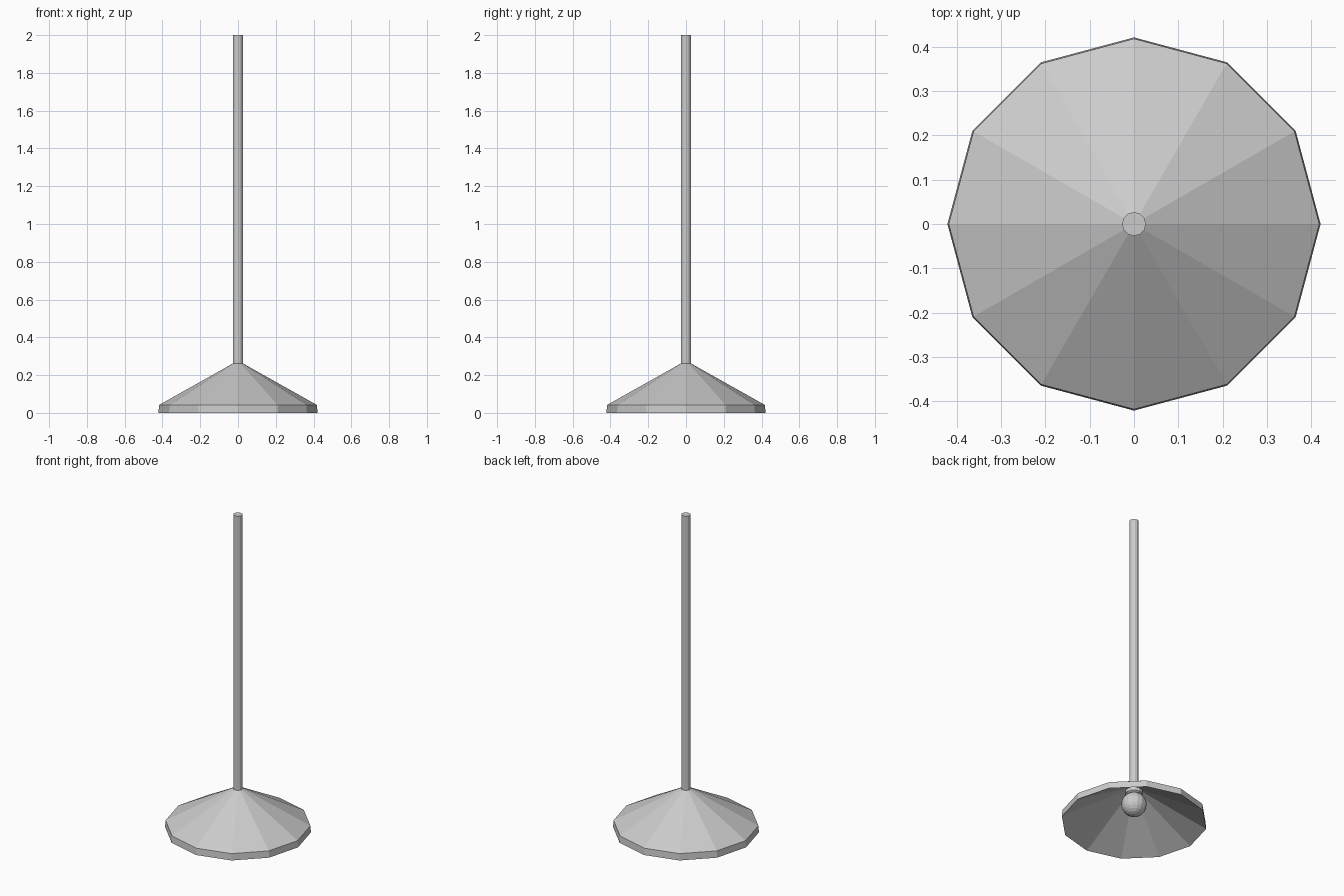
import bpy, bmesh
from math import cos, sin, pi

if "Cube" in bpy.data.objects:
    bpy.data.objects.remove(bpy.data.objects["Cube"])


def revolve(name, profile, sides):
    """Flat-faced, capped lathe of (radius, z) points around the z axis."""
    bm = bmesh.new()
    rings = [[bm.verts.new((r * cos(2 * pi * i / sides), r * sin(2 * pi * i / sides), z))
              for i in range(sides)] for r, z in profile]
    for a, b in zip(rings, rings[1:]):
        for i in range(sides):
            j = (i + 1) % sides
            bm.faces.new((a[i], a[j], b[j], b[i]))
    bm.faces.new(rings[0][::-1])
    bm.faces.new(rings[-1])
    mesh = bpy.data.meshes.new(name)
    bm.to_mesh(mesh)
    bm.free()
    obj = bpy.data.objects.new(name, mesh)
    bpy.context.collection.objects.link(obj)
    return obj


# Thick twelve-sided shade: inner cone, short rim, outer cone up to the rod
revolve("lamp_shade", [(0.026, 0.222), (0.421, 0), (0.418, 0.042), (0.026, 0.262)], 12)

# Long hanging rod
revolve("hanging_rod", [(0.027, 0.222), (0.027, 2.0)], 12)

# Bulb socket with a narrower neck, tucked under the shade
revolve("bulb_socket", [(0.038, 0.16), (0.038, 0.18), (0.05, 0.188), (0.05, 0.222)], 12)

# Round bulb
bpy.ops.mesh.primitive_uv_sphere_add(segments=16, ring_count=12, radius=0.073,
                                     location=(0, 0, 0.12))
bpy.context.object.name = "bulb"
